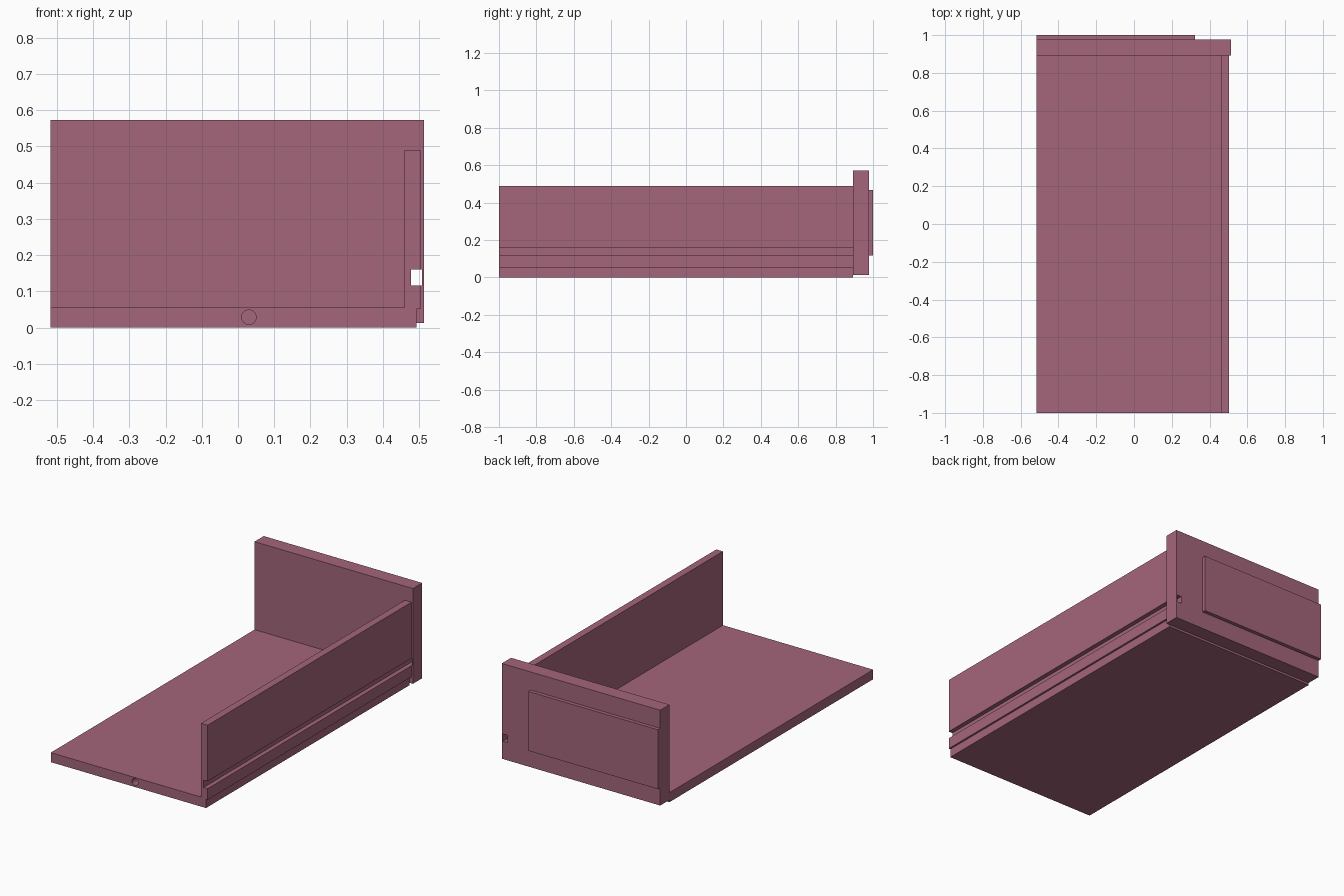
import bpy, bmesh, math
from mathutils import Matrix

if "Cube" in bpy.data.objects:
    bpy.data.objects.remove(bpy.data.objects["Cube"])

mat = bpy.data.materials.new("dusty rose")
mat.diffuse_color = (0.37, 0.132, 0.195, 1)
mat.use_nodes = True
mat.node_tree.nodes["Principled BSDF"].inputs["Base Color"].default_value = mat.diffuse_color


def extrude_xz(name, profile, y0, y1):
    """Extrude a closed (x, z) outline along y."""
    bm = bmesh.new()
    face = bm.faces.new([bm.verts.new((x, y0, z)) for x, z in profile])
    ext = bmesh.ops.extrude_face_region(bm, geom=[face])
    verts = [g for g in ext["geom"] if isinstance(g, bmesh.types.BMVert)]
    bmesh.ops.translate(bm, verts=verts, vec=(0, y1 - y0, 0))
    bmesh.ops.recalc_face_normals(bm, faces=bm.faces[:])
    return finish(name, bm)


def finish(name, bm):
    me = bpy.data.meshes.new(name)
    bm.to_mesh(me)
    bm.free()
    me.materials.append(mat)
    ob = bpy.data.objects.new(name, me)
    bpy.context.collection.objects.link(ob)
    return ob


def rect(x0, x1, z0, z1):
    return [(x0, z0), (x1, z0), (x1, z1), (x0, z1)]


def cut(target, cutter):
    mod = target.modifiers.new("cut", "BOOLEAN")
    mod.operation = "DIFFERENCE"
    mod.solver = "EXACT"
    mod.object = cutter
    cutter.hide_render = True
    cutter.hide_set(True)


L, R = -0.517, 0.513          # left and right limits
BACK = 0.892                  # front face of the back panel

# Floor and side wall in one section, with a rebate and a slide groove
body = extrude_xz("floor_and_side_wall", [
    (L, 0), (0.492, 0), (0.492, 0.051), (0.503, 0.051),
    (0.503, 0.117), (0.477, 0.117), (0.477, 0.160), (0.503, 0.160),
    (0.503, 0.490), (0.460, 0.490), (0.460, 0.056), (L, 0.056)], -1.0, BACK)

# Round dowel hole in the front edge of the floor
bm = bmesh.new()
bmesh.ops.create_cone(bm, cap_ends=True, segments=32, radius1=0.02, radius2=0.02,
                      depth=0.2, matrix=Matrix.Translation((0.03, -1.0, 0.029))
                      @ Matrix.Rotation(math.pi / 2, 4, "X"))
cut(body, finish("dowel_hole_cutter", bm))

# Back panel with a slot in line with the groove
panel = extrude_xz("back_panel", rect(L, R, 0.013, 0.573), BACK, 0.978)
cut(panel, extrude_xz("slot_cutter", rect(0.477, 0.507, 0.117, 0.160), 0.85, 1.05))

# Raised plate on the outside of the back panel
extrude_xz("raised_plate", rect(L, 0.324, 0.118, 0.467), 0.978, 1.0)
